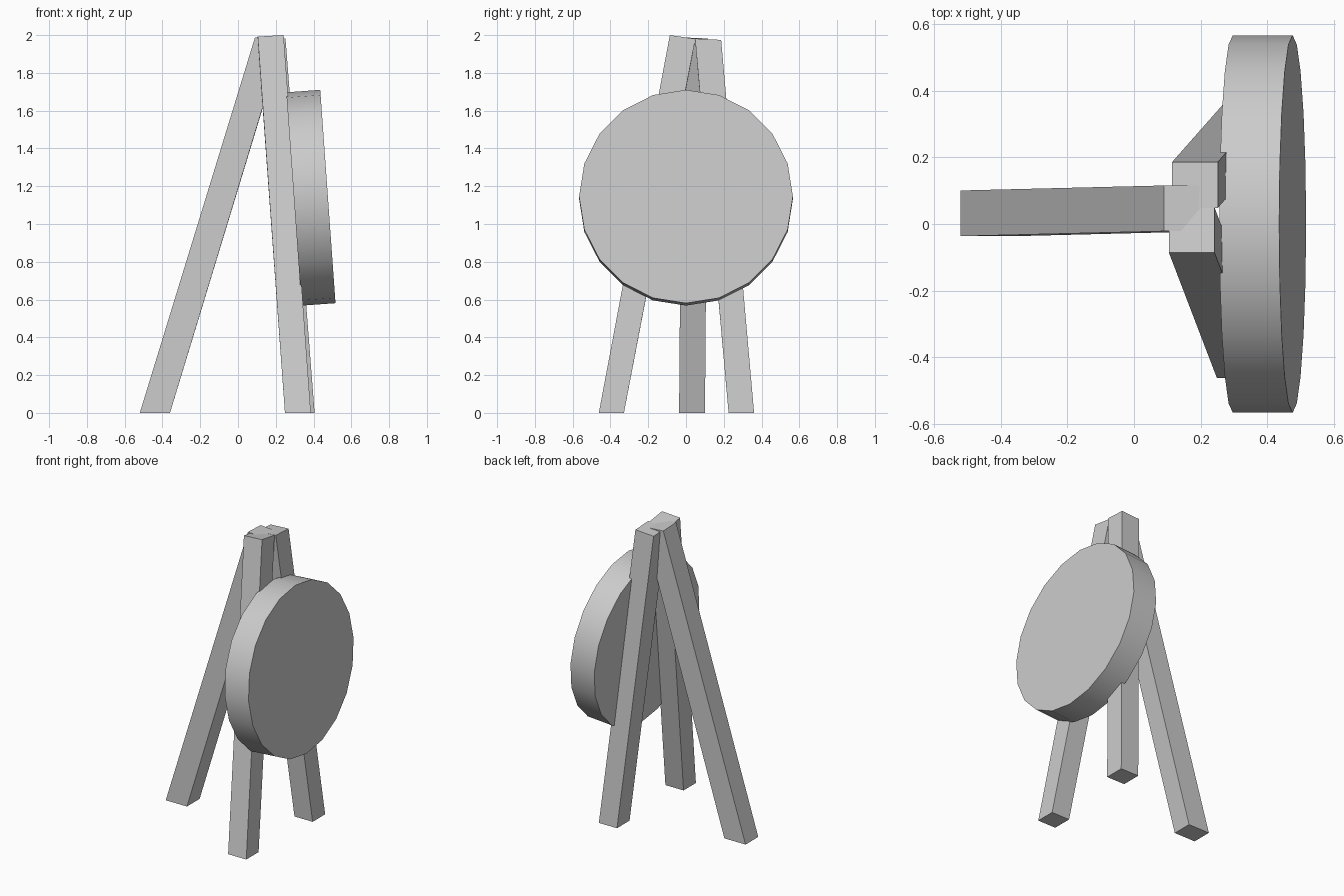
import bpy
import bmesh
from math import radians
from mathutils import Matrix, Vector

cube = bpy.data.objects.get("Cube")
if cube:
    bpy.data.objects.remove(cube, do_unlink=True)

# Single grey material
grey = bpy.data.materials.new("plain_grey")
grey.use_nodes = True
colour = (0.6, 0.6, 0.6, 1)
grey.diffuse_color = colour
grey.node_tree.nodes["Principled BSDF"].inputs["Base Color"].default_value = colour


def add_object(name, bm):
    bmesh.ops.recalc_face_normals(bm, faces=bm.faces)
    mesh = bpy.data.meshes.new(name)
    bm.to_mesh(mesh)
    bm.free()
    mesh.materials.append(grey)
    obj = bpy.data.objects.new(name, mesh)
    bpy.context.collection.objects.link(obj)
    return obj


def add_leg(name, foot, foot_size, head, head_size, slope):
    """Leaning square post: level foot, slightly sloped head."""
    bm = bmesh.new()
    bmesh.ops.create_cube(bm, size=1)
    for v in bm.verts:
        sx, sy, top = v.co.x, v.co.y, v.co.z > 0
        centre, size = (head, head_size) if top else (foot, foot_size)
        v.co = Vector(centre) + Vector((sx * size[0], sy * size[1], 0))
        if top:
            v.co.z += sx * slope[0] + sy * slope[1]
    return add_object(name, bm)


# Tripod legs
add_leg("right_leg", (0.317, -0.395, 0), (0.137, 0.133),
        (0.173, -0.018, 1.986), (0.137, 0.135), (0.008, -0.02))
add_leg("left_leg", (0.337, 0.293, 0), (0.137, 0.135),
        (0.183, 0.117, 1.974), (0.137, 0.138), (0.008, -0.007))
add_leg("rear_leg", (-0.44, 0.032, 0), (0.16, 0.137),
        (0.165, 0.047, 1.98), (0.15, 0.137), (-0.01, -0.006))

# Round target board, leaning back against the legs
bm = bmesh.new()
bmesh.ops.create_cone(bm, cap_ends=True, segments=20,
                      radius1=0.566, radius2=0.566, depth=0.18)
turn = Matrix.Rotation(radians(90 - 4.1), 4, "Y")
bmesh.ops.transform(bm, verts=bm.verts,
                    matrix=Matrix.Translation((0.386, 0, 1.139)) @ turn)
board = add_object("target_board", bm)
bpy.ops.object.select_all(action="DESELECT")
board.select_set(True)
bpy.context.view_layer.objects.active = board
bpy.ops.object.shade_smooth_by_angle(angle=radians(30))
